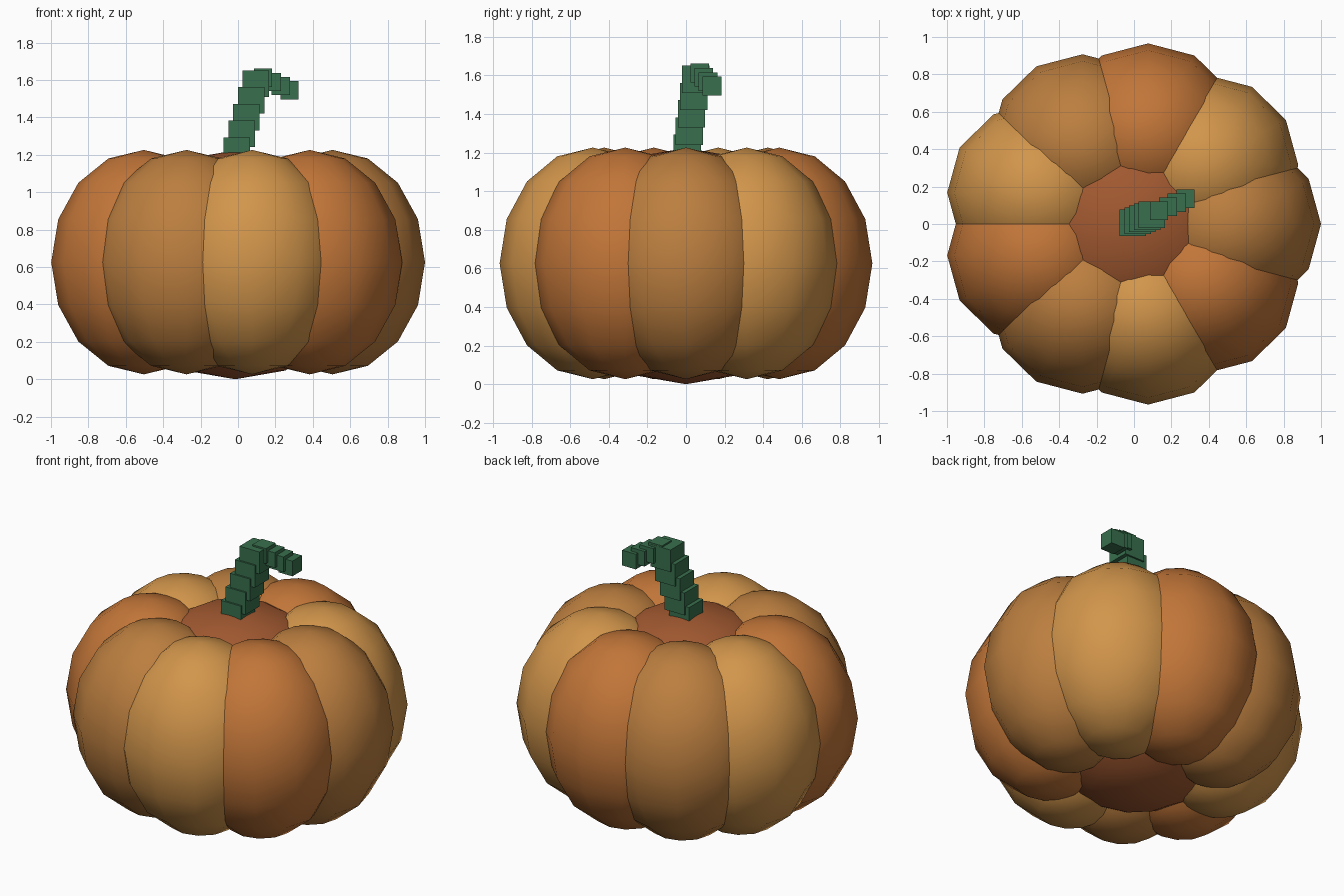
import bpy
import math

if "Cube" in bpy.data.objects:
    bpy.data.objects.remove(bpy.data.objects["Cube"])


def material(name, rgb):
    m = bpy.data.materials.new(name)
    m.diffuse_color = (*rgb, 1.0)
    m.use_nodes = True
    m.node_tree.nodes["Principled BSDF"].inputs["Base Color"].default_value = m.diffuse_color
    return m


def finish(name, mat, scale):
    ob = bpy.context.object
    ob.name = name
    ob.scale = scale
    bpy.ops.object.transform_apply(location=False, rotation=False, scale=True)
    ob.data.materials.append(mat)
    return ob


def ellipsoid(name, centre, radii, mat):
    bpy.ops.mesh.primitive_uv_sphere_add(segments=12, ring_count=8, radius=1, location=centre)
    finish(name, mat, radii)
    bpy.ops.object.shade_smooth()


def block(name, centre, size, mat):
    bpy.ops.mesh.primitive_cube_add(size=1, location=centre)
    finish(name, mat, (size, size, size))


def block_row(name, start, end, count, size, mat):
    for i in range(count):
        t = i / (count - 1)
        block(f"{name}_{i + 1}", [a + (b - a) * t for a, b in zip(start, end)], size, mat)


mid_orange = material("mid_orange", (0.50, 0.21, 0.05))
light_orange = material("light_orange", (0.64, 0.30, 0.07))
deep_orange = material("deep_orange", (0.54, 0.18, 0.04))
core_brown = material("core_brown", (0.36, 0.10, 0.03))
stem_green = material("stem_green", (0.04, 0.16, 0.075))

# Central core showing at the top and bottom
ellipsoid("core", (-0.015, 0, 0.612), (0.70, 0.70, 0.612), core_brown)

# Ring of nine overlapping lobes in three repeating shades
shades = [mid_orange, light_orange, deep_orange]
for i in range(9):
    a = math.radians(40 * i)
    ellipsoid(f"lobe_{i + 1}",
              (0.52 * math.cos(a) - 0.015, 0.49 * math.sin(a), 0.626),
              (0.495, 0.483, 0.60), shades[i % 3])

# Stepped stem: rising blocks, then a smaller drooping tip
block_row("stem", (-0.006, 0.007, 1.222), (0.096, 0.05, 1.58), 5, 0.142, stem_green)
block_row("stem_tip", (0.134, 0.071, 1.612), (0.276, 0.135, 1.545), 4, 0.097, stem_green)
